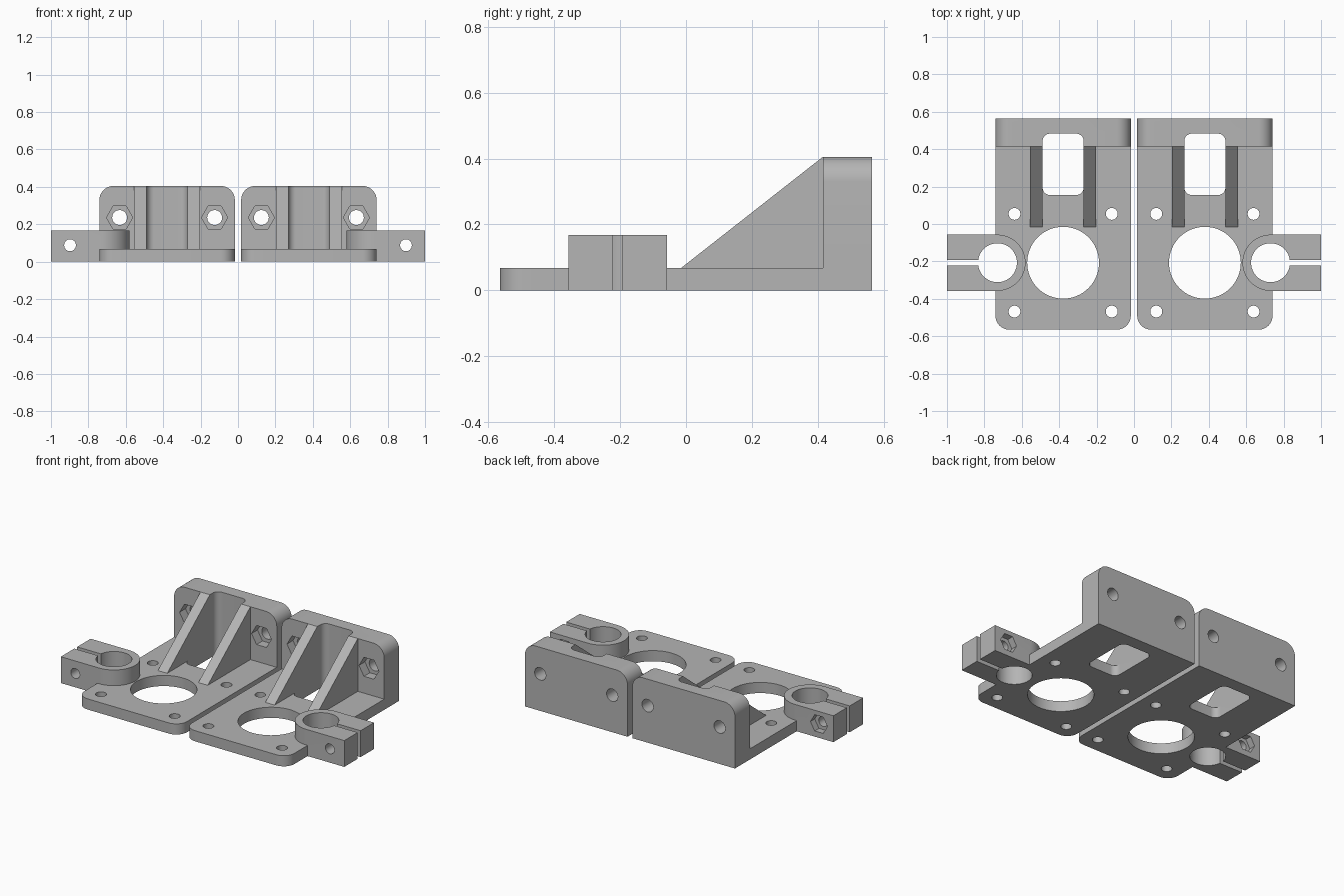
import bpy
import bmesh
from math import cos, sin, pi

cube = bpy.data.objects.get("Cube")
if cube:
    bpy.data.objects.remove(cube, do_unlink=True)

grey = bpy.data.materials.new("light grey plastic")
grey.use_nodes = True
colour = (0.46, 0.46, 0.46, 1)
grey.diffuse_color = colour
grey.node_tree.nodes["Principled BSDF"].inputs["Base Color"].default_value = colour

CX = 0.379        # middle of one bracket
HALF = 0.362      # half width of the plate
BACK = 0.565
BASE = 0.068      # plate thickness
TOP = 0.405       # wall height
WALL = 0.415      # front face of the wall
BORE_Y = -0.207
ROD_X = 0.73


def arc(cx, cy, r, start, end, steps):
    return [(cx + r * cos(start + (end - start) * i / steps),
             cy + r * sin(start + (end - start) * i / steps)) for i in range(steps + 1)]


def circle(cx, cy, r, sides):
    return arc(cx, cy, r, 0, 2 * pi, sides)[:-1]


def rounded(x0, x1, y0, y1, radii):
    """Rectangle outline; radii run from bottom left, anticlockwise."""
    corners = [(x0, y0, 1, 1), (x1, y0, -1, 1), (x1, y1, -1, -1), (x0, y1, 1, -1)]
    pts = []
    for i, ((x, y, sx, sy), r) in enumerate(zip(corners, radii)):
        a = pi + i * pi / 2
        pts += arc(x + sx * r, y + sy * r, r, a, a + pi / 2, 10) if r else [(x, y)]
    return pts


def prism(name, outline, axis, lo, hi):
    place = {"x": lambda a, b, h: (h, a, b),
             "y": lambda a, b, h: (a, h, b),
             "z": lambda a, b, h: (a, b, h)}[axis]
    bm = bmesh.new()
    low = [bm.verts.new(place(a, b, lo)) for a, b in outline]
    high = [bm.verts.new(place(a, b, hi)) for a, b in outline]
    bm.faces.new(low)
    bm.faces.new(high)
    for i in range(len(low)):
        j = (i + 1) % len(low)
        bm.faces.new((low[i], low[j], high[j], high[i]))
    bmesh.ops.recalc_face_normals(bm, faces=bm.faces)
    mesh = bpy.data.meshes.new(name)
    bm.to_mesh(mesh)
    bm.free()
    mesh.materials.append(grey)
    ob = bpy.data.objects.new(name, mesh)
    bpy.context.collection.objects.link(ob)
    return ob


def combine(body, tool, operation):
    mod = body.modifiers.new("combine", "BOOLEAN")
    mod.operation = operation
    mod.solver = "EXACT"
    mod.object = tool
    tool.hide_render = True
    graph = bpy.context.evaluated_depsgraph_get()
    graph.update()
    mesh = bpy.data.meshes.new_from_object(body.evaluated_get(graph))
    body.modifiers.clear()
    body.data = mesh
    bpy.data.objects.remove(tool, do_unlink=True)


# Base plate with two rounded front corners
left = prism("left_bracket",
             rounded(CX - HALF, CX + HALF, -BACK, BACK, (0.075, 0.075, 0, 0)), "z", 0, BASE)

# Rear wall, sloping ribs and rod clamp
solids = [prism("rear_wall", rounded(CX - HALF, CX + HALF, 0, TOP, (0, 0, 0.075, 0.075)),
                "y", WALL, BACK)]
slope = [(-0.015, BASE), (WALL, TOP), (WALL + 0.03, TOP), (WALL + 0.03, 0.03), (-0.015, 0.03)]
for inner, outer in ((-0.176, -0.11), (0.11, 0.176)):
    solids.append(prism("rib", slope, "x", CX + inner, CX + outer))
clamp = arc(ROD_X, BORE_Y, 0.15, pi / 2, 3 * pi / 2, 32)
clamp += [(1, BORE_Y - 0.15), (1, BORE_Y + 0.15)]
solids.append(prism("rod_clamp", clamp, "z", 0, 0.168))
for solid in solids:
    combine(left, solid, "UNION")

# Motor bore, belt window, rod bore and clamp slot
cuts = [
    prism("bore", circle(CX, BORE_Y, 0.192, 64), "z", -0.1, 0.3),
    prism("window", rounded(CX - 0.11, CX + 0.11, 0.155, 0.483, [0.04] * 4), "z", -0.1, 0.6),
    prism("rod_bore", circle(ROD_X, BORE_Y, 0.104, 48), "z", -0.1, 0.3),
    prism("slot", rounded(ROD_X, 1.1, BORE_Y - 0.0145, BORE_Y + 0.0145, [0] * 4), "z", -0.1, 0.3),
    prism("clamp_bolt", circle(0.898, 0.088, 0.032, 16), "y", -0.5, 0.05),
    prism("clamp_nut", circle(0.898, 0.088, 0.06, 6), "y", -0.1, 0.05),
]
for side in (-1, 1):
    # Plate screws, then wall bolts with hexagonal nut pockets
    for y in (BORE_Y - 0.261, BORE_Y + 0.261):
        cuts.append(prism("screw", circle(CX + side * 0.26, y, 0.032, 16), "z", -0.1, 0.2))
    x = CX + side * 0.254
    cuts.append(prism("wall_bolt", circle(x, 0.236, 0.04, 20), "y", 0.3, 0.7))
    cuts.append(prism("wall_nut", circle(x, 0.236, 0.07, 6), "y", 0.35, 0.475))
for cut in cuts:
    combine(left, cut, "DIFFERENCE")

# Mirrored bracket for the other side
right = bpy.data.objects.new("right_bracket", left.data.copy())
bpy.context.collection.objects.link(right)
bm = bmesh.new()
bm.from_mesh(right.data)
for v in bm.verts:
    v.co.x = -v.co.x
bmesh.ops.reverse_faces(bm, faces=bm.faces)
bm.to_mesh(right.data)
bm.free()

bpy.ops.object.select_all(action="DESELECT")
for ob in (left, right):
    ob.select_set(True)
bpy.context.view_layer.objects.active = left
bpy.ops.object.shade_smooth_by_angle(angle=pi / 6)
